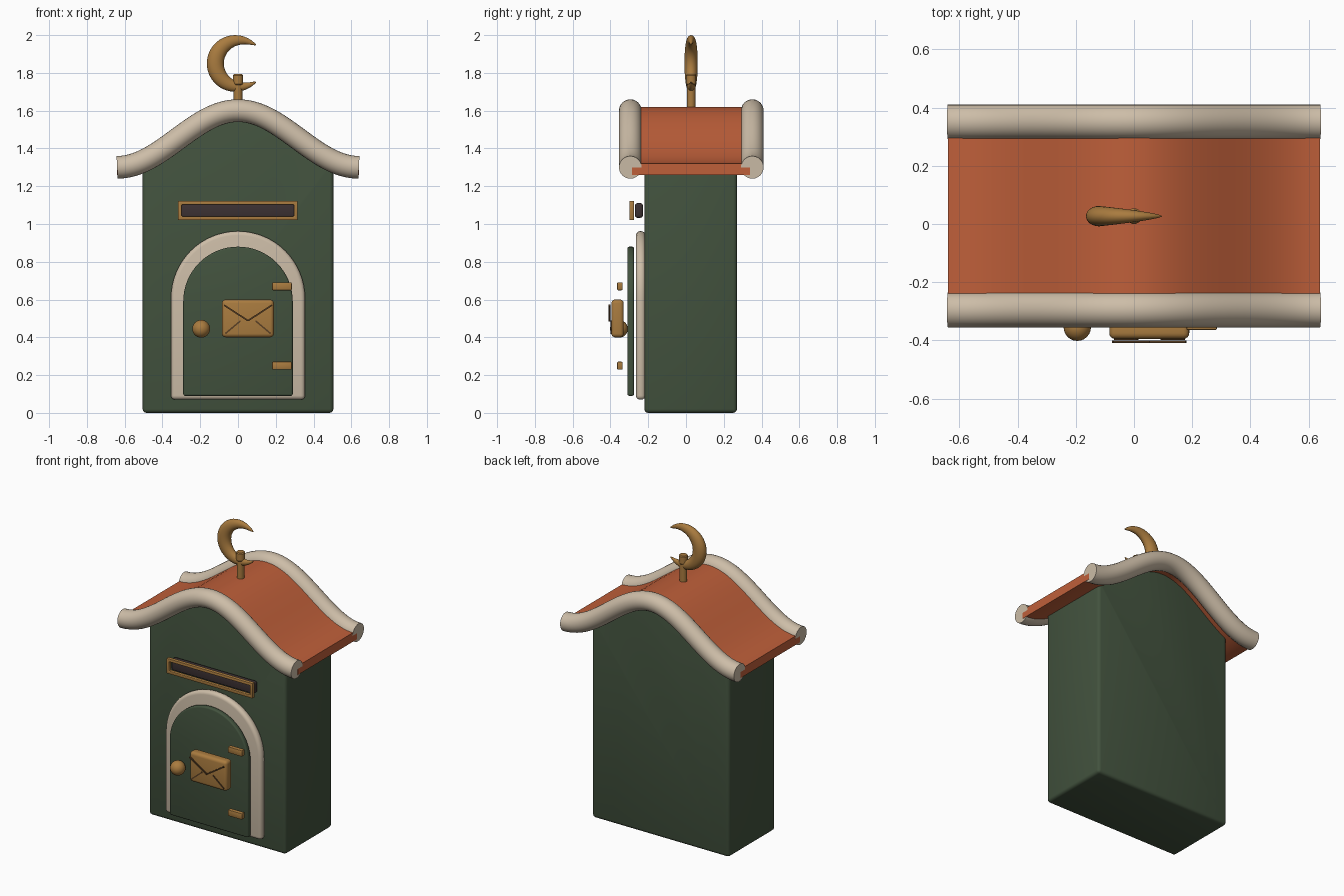
import bpy, bmesh, math
from mathutils import Vector

if "Cube" in bpy.data.objects:
    bpy.data.objects.remove(bpy.data.objects["Cube"])


def material(name, rgb):
    m = bpy.data.materials.new(name)
    m.diffuse_color = (*rgb, 1)
    m.use_nodes = True
    m.node_tree.nodes["Principled BSDF"].inputs["Base Color"].default_value = m.diffuse_color
    return m


GREEN = material("dark green", (0.055, 0.085, 0.048))
ORANGE = material("terracotta", (0.52, 0.115, 0.042))
CREAM = material("cream", (0.61, 0.51, 0.39))
GOLD = material("brass", (0.40, 0.20, 0.05))
DARK = material("slot brown", (0.045, 0.031, 0.033))
BRONZE = material("dark bronze", (0.10, 0.05, 0.018))


def finish(bm, name, mat, bevel=0.0, segments=3):
    bmesh.ops.recalc_face_normals(bm, faces=bm.faces)
    me = bpy.data.meshes.new(name)
    bm.to_mesh(me)
    bm.free()
    ob = bpy.data.objects.new(name, me)
    bpy.context.collection.objects.link(ob)
    me.materials.append(mat)
    bpy.ops.object.select_all(action='DESELECT')
    bpy.context.view_layer.objects.active = ob
    ob.select_set(True)
    if bevel:
        mod = ob.modifiers.new("Bevel", 'BEVEL')
        mod.width, mod.segments = bevel, segments
        mod.limit_method, mod.angle_limit = 'ANGLE', math.radians(40)
        bpy.ops.object.modifier_apply(modifier=mod.name)
    bpy.ops.object.shade_smooth_by_angle(angle=math.radians(35))
    return ob


def prism(name, outline, y0, y1, mat, bevel=0.0, segments=3):
    """Extrude an xz outline from y0 to y1."""
    bm = bmesh.new()
    f = bm.faces.new([bm.verts.new((x, y0, z)) for x, z in outline])
    ext = bmesh.ops.extrude_face_region(bm, geom=[f])["geom"]
    moved = [v for v in ext if isinstance(v, bmesh.types.BMVert)]
    bmesh.ops.translate(bm, verts=moved, vec=(0, y1 - y0, 0))
    return finish(bm, name, mat, bevel, segments)


def rect(x0, x1, z0, z1):
    return [(x0, z0), (x1, z0), (x1, z1), (x0, z1)]


def tube(name, path, radii, y, mat, depth_scale=1.0, sides=24):
    """Round tube along an xz path lying in the plane y."""
    bm = bmesh.new()
    rings = []
    for i, (x, z) in enumerate(path):
        a, b = path[max(i - 1, 0)], path[min(i + 1, len(path) - 1)]
        t = Vector((b[0] - a[0], b[1] - a[1])).normalized()
        ring = []
        for k in range(sides):
            ang = 2 * math.pi * k / sides
            u, v = radii[i] * math.cos(ang), radii[i] * math.sin(ang)
            ring.append(bm.verts.new((x - t.y * u, y + v * depth_scale, z + t.x * u)))
        rings.append(ring)
    for r0, r1 in zip(rings, rings[1:]):
        for k in range(sides):
            n = (k + 1) % sides
            bm.faces.new((r0[k], r0[n], r1[n], r1[k]))
    bm.faces.new(rings[0])
    bm.faces.new(rings[-1])
    return finish(bm, name, mat)


def arch(half, z0, top, n=32):
    spring = top - half
    return [(-half, z0), (half, z0)] + [
        (half * math.cos(math.pi * i / n), spring + half * math.sin(math.pi * i / n))
        for i in range(n + 1)]


def roof_z(x):
    return 1.45 + 0.15 * math.cos(math.pi * x / 0.64)


def span(half, n=48):
    return [-half + 2 * half * i / n for i in range(n + 1)]


# Body with a curved gable
prism("body", [(0.505, 0), (-0.505, 0)] + [(x, roof_z(x) - 0.02) for x in span(0.505)],
      -0.22, 0.27, GREEN, 0.02)

# Curved roof sheet and rounded gable trims
xs = span(0.64)
prism("roof", [(x, roof_z(x) + 0.02) for x in xs] + [(x, roof_z(x) - 0.04) for x in reversed(xs)],
      -0.285, 0.34, ORANGE)
for label, y in (("front", -0.295), ("back", 0.351)):
    tube(label + "_roof_trim", [(x, roof_z(x)) for x in xs], [0.06] * len(xs), y, CREAM)

# Arched door surround and door
prism("door_surround", arch(0.355, 0.07, 0.962), -0.265, -0.215, CREAM, 0.022, 4)
prism("door", arch(0.29, 0.09, 0.88), -0.31, -0.275, GREEN, 0.01)

# Hinges
for label, z in (("upper", 0.67), ("lower", 0.25)):
    prism(label + "_hinge", rect(0.18, 0.285, z - 0.021, z + 0.021), -0.365, -0.335, GOLD, 0.006, 2)

# Door knob
bm = bmesh.new()
bmesh.ops.create_uvsphere(bm, u_segments=24, v_segments=16, radius=0.047)
bmesh.ops.translate(bm, verts=bm.verts, vec=(-0.195, -0.355, 0.445))
finish(bm, "door_knob", GOLD)

# Envelope plaque with fold lines
prism("envelope_plaque", rect(-0.085, 0.19, 0.4, 0.6), -0.395, -0.33, GOLD, 0.02, 4)


def fold(name, a, b, y0, y1, w=0.004):
    d = Vector((b[0] - a[0], b[1] - a[1])).normalized() * w
    prism(name, [(a[0] + d.y, a[1] - d.x), (b[0] + d.y, b[1] - d.x),
                 (b[0] - d.y, b[1] + d.x), (a[0] - d.y, a[1] + d.x)], y0, y1, BRONZE)


for label, s in (("left", -1), ("right", 1)):
    c = 0.053
    fold(label + "_flap_fold", (c + s * 0.126, 0.57), (c, 0.488), -0.409, -0.401)
    fold(label + "_lower_fold", (c + s * 0.12, 0.42), (c + s * 0.04, 0.487), -0.399, -0.391)

# Letter slot: brass rim around a dark plate
prism("slot_plate", rect(-0.305, 0.305, 1.033, 1.11), -0.27, -0.228, DARK, 0.012)
bm = bmesh.new()
loops = []
for y in (-0.30, -0.275):
    for inset in (0, 0.02):
        loops.append([bm.verts.new((x, y, z)) for x, z in
                      rect(-0.318 + inset, 0.316 - inset, 1.021 + inset, 1.122 - inset)])
for a, b in ((0, 1), (1, 3), (3, 2), (2, 0)):
    for k in range(4):
        n = (k + 1) % 4
        bm.faces.new((loops[a][k], loops[a][n], loops[b][n], loops[b][k]))
finish(bm, "slot_rim", GOLD, 0.004, 2)

# Finial: post, collar and tapered crescent
tube("finial_post", [(0, 1.58), (0, 1.75)], [0.023] * 2, 0.027, GOLD)
tube("finial_collar", [(0, 1.735), (0, 1.74), (0, 1.787), (0, 1.793)],
     [0.023, 0.027, 0.027, 0.022], 0.027, GOLD)
path, radii = [], []
for i in range(49):
    f = i / 48
    ang = math.radians(42 + 276 * f)
    r = 0.003 + 0.042 * math.sin(math.pi * f) ** 0.75
    path.append((-0.015 + (0.15 - r) * math.cos(ang), 1.85 + (0.15 - r) * math.sin(ang)))
    radii.append(r)
tube("crescent", path, radii, 0.027, GOLD, 0.78)
